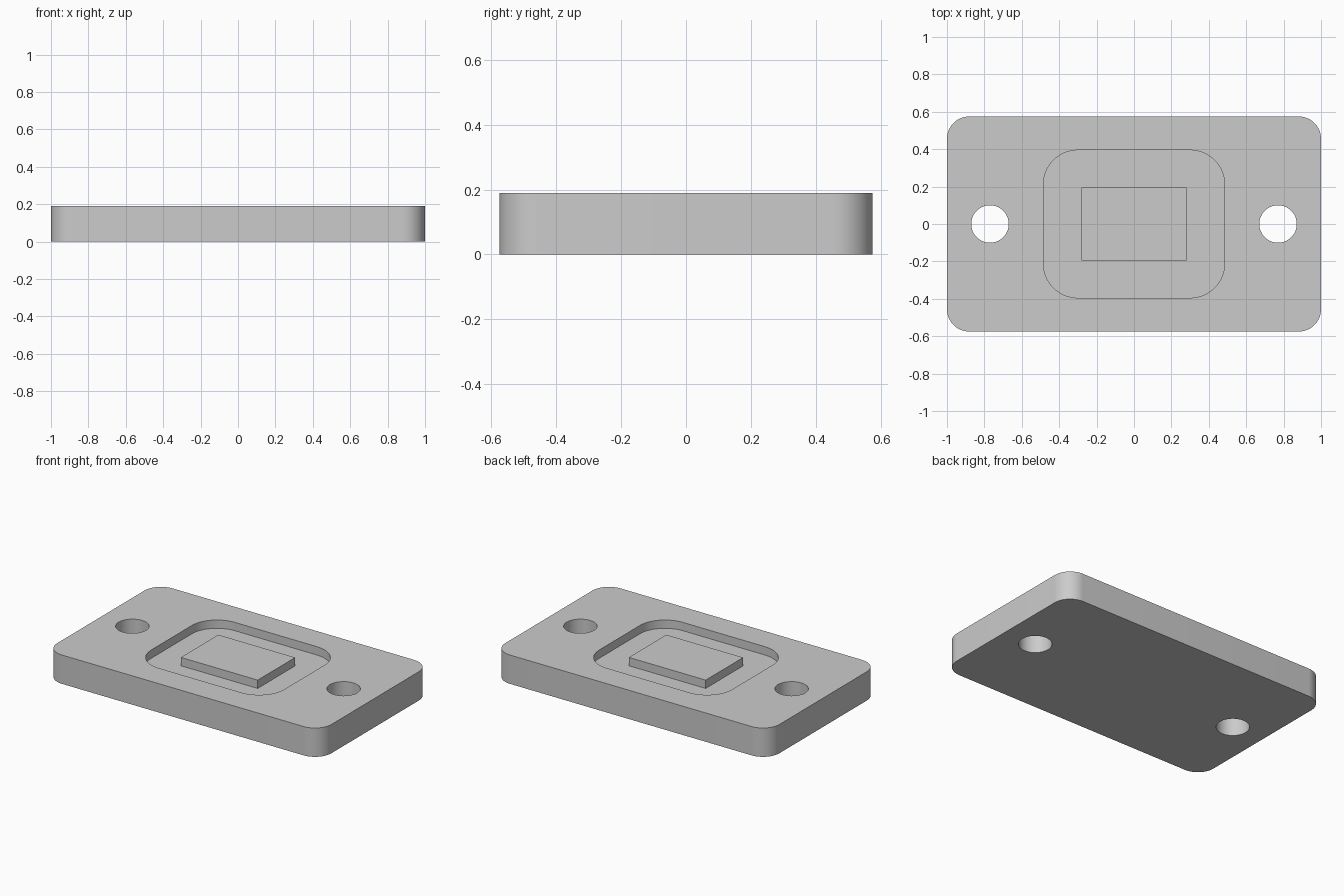
import bpy
import bmesh
from math import cos, sin, pi

if "Cube" in bpy.data.objects:
    bpy.data.objects.remove(bpy.data.objects["Cube"], do_unlink=True)

HEIGHT = 0.19
POCKET_DEPTH = 0.055

grey = bpy.data.materials.new("light_grey")
grey.use_nodes = True
grey.diffuse_color = (0.6, 0.6, 0.6, 1)
grey.node_tree.nodes["Principled BSDF"].inputs["Base Color"].default_value = (0.6, 0.6, 0.6, 1)


def rounded_outline(half_x, half_y, radius, steps=16):
    """Counter-clockwise rectangle outline with arc corners."""
    points = []
    for quarter, (sx, sy) in enumerate(((1, 1), (-1, 1), (-1, -1), (1, -1))):
        for i in range(steps + 1):
            a = (quarter + i / steps) * pi / 2
            points.append((sx * (half_x - radius) + radius * cos(a),
                           sy * (half_y - radius) + radius * sin(a)))
    return points


def circle_outline(cx, radius, steps=64):
    return [(cx + radius * cos(2 * pi * i / steps), radius * sin(2 * pi * i / steps))
            for i in range(steps)]


def extrude_outline(name, outline, bottom, top):
    """Make a solid prism from an outline."""
    bm = bmesh.new()
    face = bm.faces.new([bm.verts.new((x, y, bottom)) for x, y in outline])
    grown = bmesh.ops.extrude_face_region(bm, geom=[face])["geom"]
    verts = [v for v in grown if isinstance(v, bmesh.types.BMVert)]
    bmesh.ops.translate(bm, verts=verts, vec=(0, 0, top - bottom))
    bmesh.ops.recalc_face_normals(bm, faces=bm.faces)
    mesh = bpy.data.meshes.new(name)
    bm.to_mesh(mesh)
    bm.free()
    mesh.materials.append(grey)
    obj = bpy.data.objects.new(name, mesh)
    bpy.context.collection.objects.link(obj)
    return obj


def cut(target, cutter):
    """Subtract the cutter, apply the result and discard the cutter."""
    cutter.hide_render = True
    mod = target.modifiers.new("cut", "BOOLEAN")
    mod.operation = "DIFFERENCE"
    mod.solver = "EXACT"
    mod.object = cutter
    bpy.context.view_layer.objects.active = target
    bpy.ops.object.modifier_apply(modifier=mod.name)
    bpy.data.objects.remove(cutter, do_unlink=True)


# Base plate with rounded corners
plate = extrude_outline("base_plate", rounded_outline(1.0, 0.575, 0.12), 0, HEIGHT)

# Shallow rounded pocket in the top, with a rectangular island left standing
pocket = extrude_outline("pocket_cutter", rounded_outline(0.485, 0.395, 0.185),
                         HEIGHT - POCKET_DEPTH, HEIGHT + 0.1)
island = [(0.28, 0.195), (-0.28, 0.195), (-0.28, -0.195), (0.28, -0.195)]
cut(pocket, extrude_outline("island_cutter", island, 0, HEIGHT + 0.2))
cut(plate, pocket)

# Mounting holes through both ends
for side in (-1, 1):
    cut(plate, extrude_outline("hole_cutter", circle_outline(side * 0.77, 0.1),
                               -0.1, HEIGHT + 0.1))

# Smooth arcs, crisp edges
bpy.ops.object.select_all(action="DESELECT")
plate.select_set(True)
bpy.context.view_layer.objects.active = plate
bpy.ops.object.shade_smooth_by_angle(angle=pi / 6)
